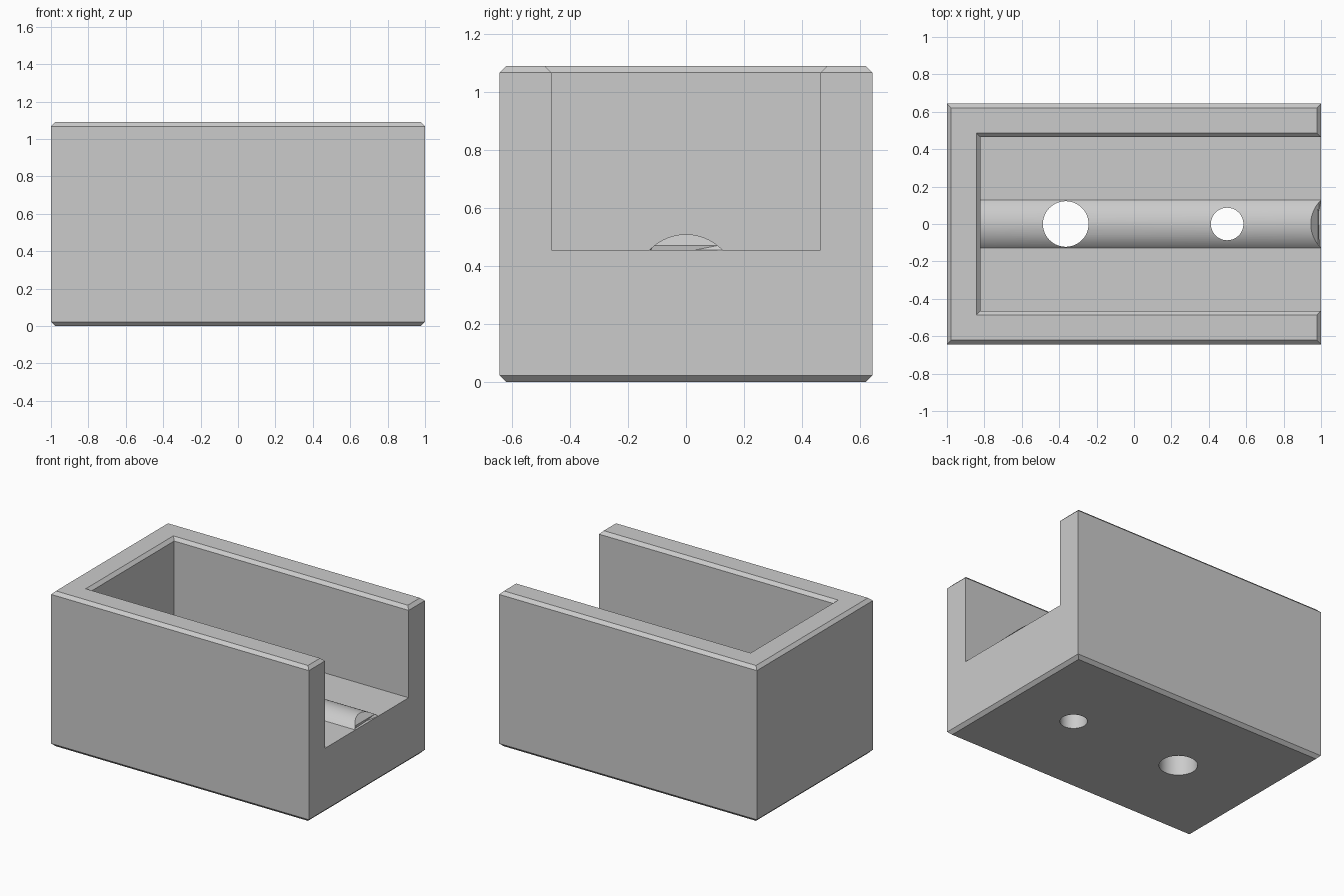
import bpy, bmesh, math

cube = bpy.data.objects.get("Cube")
if cube:
    bpy.data.objects.remove(cube, do_unlink=True)

HX, HY, H = 1.0, 0.643, 1.09      # half length, half width, height
CH = 0.022                        # chamfer
FLOOR, WALL_X, WALL_Y = 0.455, -0.82, 0.464

grey = bpy.data.materials.new("plain_grey")
grey.use_nodes = True
colour = (0.6, 0.6, 0.6, 1)
grey.diffuse_color = colour
grey.node_tree.nodes["Principled BSDF"].inputs["Base Color"].default_value = colour


def loft(name, rings):
    """Closed solid skinned through rings of equal point count."""
    bm = bmesh.new()
    loops = [[bm.verts.new(p) for p in ring] for ring in rings]
    n = len(loops[0])
    for a, b in zip(loops, loops[1:]):
        for i in range(n):
            j = (i + 1) % n
            bm.faces.new((a[i], a[j], b[j], b[i]))
    bm.faces.new(loops[0])
    bm.faces.new(loops[-1])
    bmesh.ops.recalc_face_normals(bm, faces=bm.faces)
    mesh = bpy.data.meshes.new(name)
    bm.to_mesh(mesh)
    bm.free()
    mesh.materials.append(grey)
    obj = bpy.data.objects.new(name, mesh)
    bpy.context.collection.objects.link(obj)
    return obj


def rect(x0, x1, hy, z):
    return [(x0, -hy, z), (x1, -hy, z), (x1, hy, z), (x0, hy, z)]


def circle(x, r, z, n=64):
    return [(x + r * math.cos(math.tau * i / n), r * math.sin(math.tau * i / n), z)
            for i in range(n)]


def combine(target, tool, operation):
    """Apply a boolean and discard the tool."""
    tool.hide_render = True
    mod = target.modifiers.new(operation, 'BOOLEAN')
    mod.operation, mod.object, mod.solver = operation, tool, 'EXACT'
    bpy.context.view_layer.objects.active = target
    bpy.ops.object.modifier_apply(modifier=mod.name)
    bpy.data.objects.remove(tool, do_unlink=True)


# Block with chamfered top and bottom rims
body = loft("open_ended_housing", [
    rect(-HX + c, HX - c, HY - c, z)
    for c, z in ((CH, 0), (0, CH), (0, H - CH), (CH, H))])

# Cavity, open at one end, flaring at the rim
combine(body, loft("cavity_cutter", [
    rect(WALL_X - c, HX + 0.2, WALL_Y + c, z)
    for c, z in ((0, FLOOR), (0, H - CH), (CH + 0.05, H + 0.05))]), 'DIFFERENCE')

# Rounded floor ridge with a sloped open end
half, rise = 0.127, 0.055
radius = (half ** 2 + rise ** 2) / (2 * rise)
span = math.asin(half / radius)
arc = []
for i in range(25):
    a = span * (i / 12 - 1)
    arc.append((radius * math.sin(a), FLOOR + rise - radius * (1 - math.cos(a))))
arc += [(half, FLOOR - 0.03), (-half, FLOOR - 0.03)]
ridge = loft("floor_ridge", [
    [(WALL_X - 0.03, y, z) for y, z in arc],
    [(HX - abs(z - FLOOR), y, z) for y, z in arc]])
combine(body, ridge, 'UNION')

# Through holes
for x, r in ((-0.365, 0.122), (0.498, 0.087)):
    combine(body, loft("hole_cutter", [circle(x, r, -0.1), circle(x, r, 0.8)]), 'DIFFERENCE')

# Smooth the curved faces only
bpy.ops.object.select_all(action='DESELECT')
body.select_set(True)
bpy.context.view_layer.objects.active = body
bpy.ops.object.shade_smooth_by_angle(angle=math.radians(20))
